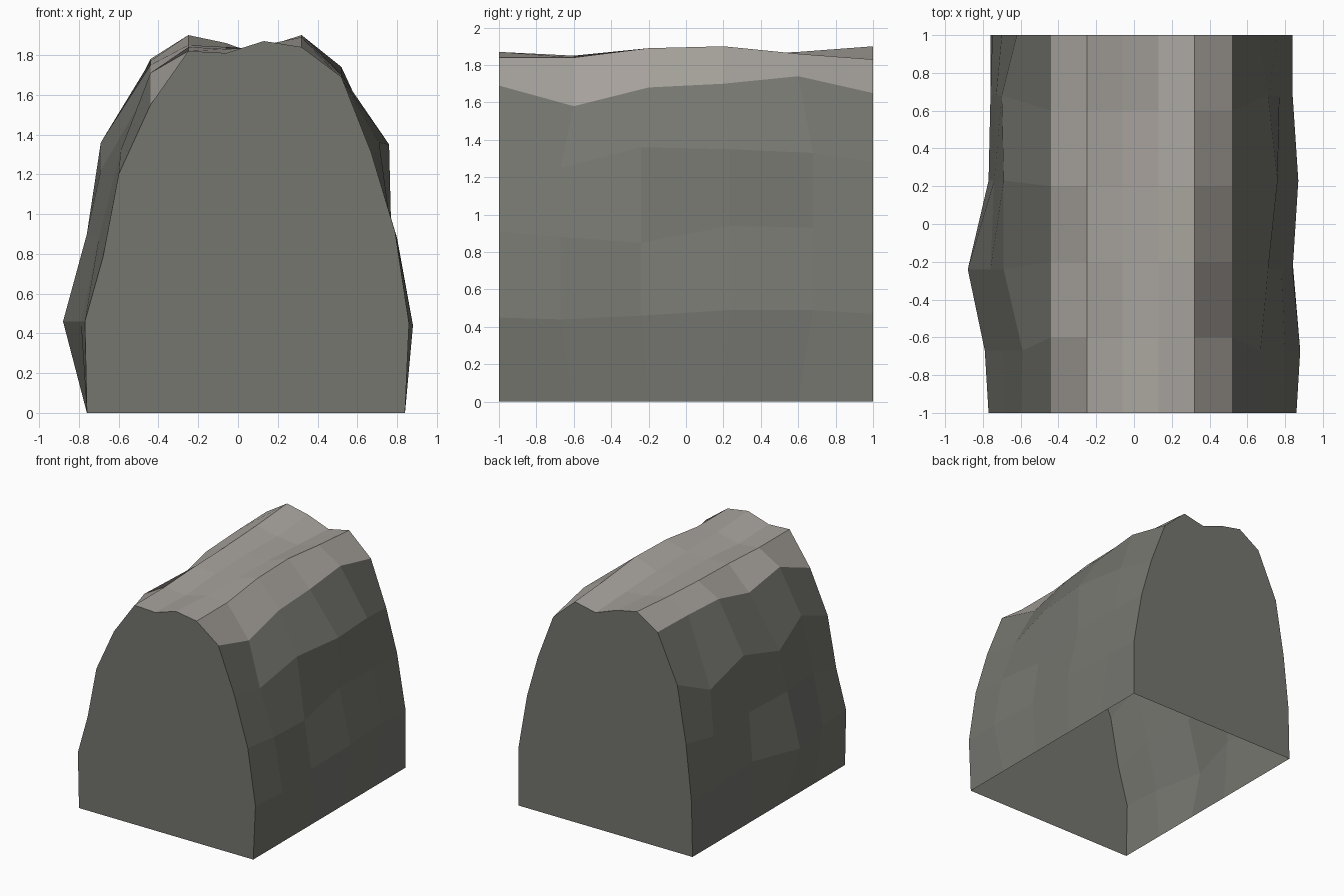
import bpy
import bmesh

default_cube = bpy.data.objects.get("Cube")
if default_cube:
    bpy.data.objects.remove(default_cube, do_unlink=True)


def make_material(name, rgb):
    material = bpy.data.materials.new(name)
    material.use_nodes = True
    colour = (*rgb, 1.0)
    material.diffuse_color = colour
    material.node_tree.nodes["Principled BSDF"].inputs["Base Color"].default_value = colour
    return material


cliff_grey = make_material("cliff grey", (.178, .181, .159))
crest_grey = make_material("pale crest grey", (.39, .365, .335))

# Stations along the length: regular on the crest, drifting a little on the flanks
CREST_Y = (-1, -.6, -.2, .2, .6, 1)
FLANK_Y = (-1, -.67, -.24, .23, .68, 1)


def crest_rail(x, heights):
    """Lengthwise line on the crest, at one x."""
    return [(x, y, z) for y, z in zip(CREST_Y, heights)]


def flank_rail(widths, heights):
    """Lengthwise line on a flank, bulging in and out."""
    return list(zip(widths, FLANK_Y, heights))


# Rails run over the rock from the right foot to the left foot
right_flank = [
    crest_rail(-.76, [0] * 6),
    flank_rail((-.77, -.79, -.88, -.77, -.76, -.75), (.46, .46, .46, .5, .47, .46)),
    flank_rail((-.68, -.7, -.76, -.74, -.73, -.7), (.78, .88, .9, .9, .87, .92)),
    flank_rail((-.6, -.59, -.69, -.69, -.7, -.62), (1.2, 1.32, 1.22, 1.36, 1.25, 1.39)),
]
crest = [
    crest_rail(-.44, (1.55, 1.71, 1.65, 1.75, 1.77, 1.78)),
    crest_rail(-.25, (1.82, 1.82, 1.84, 1.85, 1.87, 1.9)),
    crest_rail(-.06, (1.81, 1.8, 1.83, 1.84, 1.83, 1.86)),
    crest_rail(.13, (1.87, 1.85, 1.84, 1.83, 1.81, 1.79)),
    crest_rail(.32, (1.84, 1.84, 1.89, 1.9, 1.86, 1.83)),
    crest_rail(.52, (1.69, 1.58, 1.68, 1.7, 1.74, 1.65)),
]
left_flank = [
    flank_rail((.67, .67, .71, .76, .71, .66), (1.31, 1.25, 1.36, 1.35, 1.33, 1.28)),
    flank_rail((.79, .8, .78, .77, .77, .76), (.91, .88, .85, .94, .93, .93)),
    flank_rail((.86, .88, .84, .87, .84, .84), (.45, .44, .46, .49, .49, .47)),
    crest_rail(.84, [0] * 6),
]
rails = right_flank + crest + left_flank

# Skin neighbouring rails with flat facets; the underside stays open
bm = bmesh.new()
grid = [[bm.verts.new(point) for point in rail] for rail in rails]
crest_start = len(right_flank)
crest_end = crest_start + len(crest) - 1
for i, (rail, following) in enumerate(zip(grid, grid[1:])):
    for j in range(len(rail) - 1):
        facet = bm.faces.new((rail[j], rail[j + 1], following[j + 1], following[j]))
        facet.material_index = int(crest_start <= i < crest_end)

# Flat front and back ends
bm.faces.new([rail[0] for rail in grid])
bm.faces.new([rail[-1] for rail in reversed(grid)])
bmesh.ops.recalc_face_normals(bm, faces=bm.faces)

mesh = bpy.data.meshes.new("rock_ridge")
bm.to_mesh(mesh)
bm.free()
mesh.materials.append(cliff_grey)
mesh.materials.append(crest_grey)
rock_ridge = bpy.data.objects.new("rock_ridge", mesh)
bpy.context.collection.objects.link(rock_ridge)
